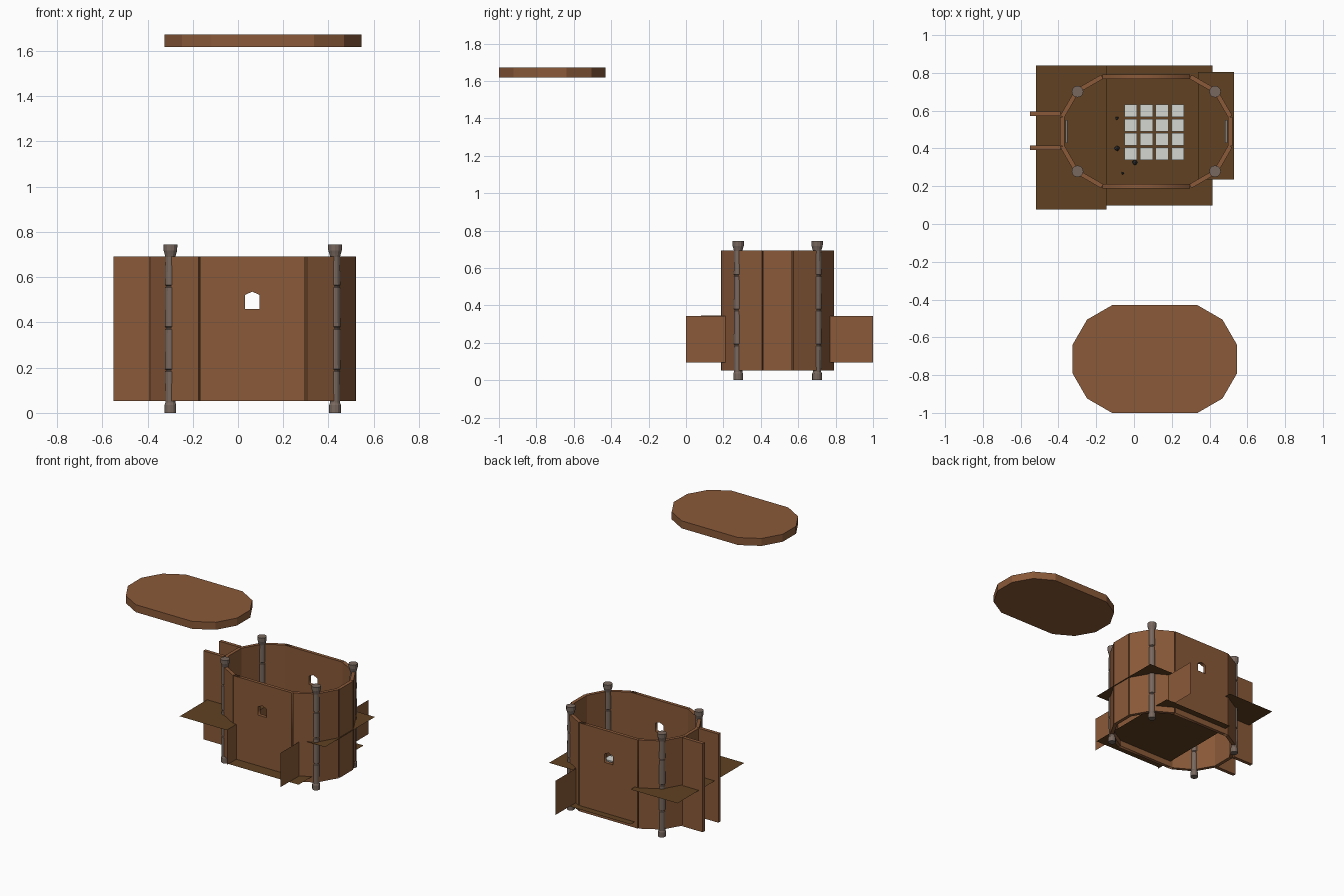
import bpy, bmesh, math, random
from mathutils import Vector

if "Cube" in bpy.data.objects:
    bpy.data.objects.remove(bpy.data.objects["Cube"])

random.seed(4)
CX, CY = 0.065, 0.49          # centre of the hut
Z0, Z1 = 0.053, 0.692         # wall bottom and top


def material(name, rgb):
    m = bpy.data.materials.new(name)
    m.diffuse_color = (*rgb, 1)
    m.use_nodes = True
    m.node_tree.nodes["Principled BSDF"].inputs["Base Color"].default_value = m.diffuse_color
    return m


WOOD = material("wall brown", (0.253, 0.101, 0.040))
FLOOR = material("floor brown", (0.115, 0.053, 0.015))
POST = material("post grey brown", (0.190, 0.140, 0.115))
TILE = material("pale tile", (0.66, 0.68, 0.65))
DARK = material("dark grey", (0.035, 0.035, 0.038))
METAL = material("plaque grey", (0.23, 0.21, 0.20))


def add(name, bm, mat):
    bmesh.ops.recalc_face_normals(bm, faces=bm.faces)
    me = bpy.data.meshes.new(name)
    bm.to_mesh(me)
    bm.free()
    me.materials.append(mat)
    ob = bpy.data.objects.new(name, me)
    bpy.context.collection.objects.link(ob)
    return ob


def prism(name, pts, z0, z1, mat):
    """Extrude a flat outline between two heights."""
    bm = bmesh.new()
    f = bm.faces.new([bm.verts.new((x, y, z0)) for x, y in pts])
    up = bmesh.ops.extrude_face_region(bm, geom=[f])["geom"]
    bmesh.ops.translate(bm, vec=(0, 0, z1 - z0),
                        verts=[v for v in up if isinstance(v, bmesh.types.BMVert)])
    return add(name, bm, mat)


def box(name, x0, x1, y0, y1, z0, z1, mat):
    return prism(name, [(x0, y0), (x1, y0), (x1, y1), (x0, y1)], z0, z1, mat)


def sheet(name, corners, mat):
    bm = bmesh.new()
    bm.faces.new([bm.verts.new(c) for c in corners])
    return add(name, bm, mat)


def flat_sheet(name, x0, x1, y0, y1, z):
    sheet(name, [(x0, y0, z), (x1, y0, z), (x1, y1, z), (x0, y1, z)], FLOOR)


def upright_sheet(name, x, y0, y1, z0, z1):
    sheet(name, [(x, y0, z0), (x, y1, z0), (x, y1, z1), (x, y0, z1)], WOOD)


def oval(cx, cy, r, split):
    """Twelve-sided ring pulled apart along x."""
    pts = []
    for i in range(12):
        a = math.radians(15 + 30 * i)
        c = math.cos(a)
        pts.append(Vector((cx + r * c + math.copysign(split, c), cy + r * math.sin(a))))
    return pts


def window_panel(name, x0, x1, y, thick):
    """Wall panel with a pointed window cut through it."""
    cu = bpy.data.curves.new(name, 'CURVE')
    cu.dimensions = '2D'
    cu.fill_mode = 'BOTH'
    cu.extrude = thick / 2
    outline = [(x0, Z0), (x1, Z0), (x1, Z1), (x0, Z1)]
    hole = [(0.03, 0.46), (0.096, 0.46), (0.096, 0.521), (0.063, 0.536), (0.03, 0.521)]
    for loop in (outline, hole):
        sp = cu.splines.new('POLY')
        sp.points.add(len(loop) - 1)
        for p, (a, b) in zip(sp.points, loop):
            p.co = (a, b, 0, 1)
        sp.use_cyclic_u = True
    tmp = bpy.data.objects.new(name + "_curve", cu)
    bpy.context.collection.objects.link(tmp)
    deps = bpy.context.evaluated_depsgraph_get()
    me = bpy.data.meshes.new_from_object(tmp.evaluated_get(deps))
    bpy.data.objects.remove(tmp)
    bm = bmesh.new()
    bm.from_mesh(me)
    bmesh.ops.remove_doubles(bm, verts=bm.verts, dist=1e-5)
    for v in bm.verts:
        v.co = (v.co.x, y - v.co.z, v.co.y)
    add(name, bm, WOOD)


# Wall panels around the oval
T = 0.024
ring = oval(CX, CY, 0.313, 0.155)
for i in range(12):
    a, b = ring[i], ring[(i + 1) % 12]
    d = (b - a).normalized()
    n = Vector((-d.y, d.x))           # points inward
    # leave room where a post stands (corners 1, 4, 7, 10)
    ga = 0.012 if i % 3 == 1 else 0.004
    gb = 0.012 if (i + 1) % 3 == 1 else 0.004
    p, q = a + d * ga, b - d * gb
    if i in (2, 8):
        window_panel("window_wall", min(p.x, q.x), max(p.x, q.x),
                     a.y + n.y * T / 2, T)
    else:
        prism("wall_panel", [p, q, q + n * T, p + n * T], Z0, Z1, WOOD)

# Two long flaps beside the end wall
for y in (0.403, 0.583):
    box("end_flap", -0.55, -0.39, y - 0.0125, y + 0.0125, Z0, Z1, WOOD)

# Corner posts: jointed stalks with flared foot and cap
profile = [(0, 0.026), (0.035, 0.026), (0.045, 0.022)]
for z in (0.188, 0.375, 0.56):
    profile += [(z - 0.006, 0.023), (z - 0.002, 0.019), (z + 0.002, 0.019), (z + 0.006, 0.024)]
profile += [(0.69, 0.022), (0.705, 0.026), (0.718, 0.030), (0.745, 0.031)]
SIDES = 12
for sx in (-1, 1):
    for sy in (-1, 1):
        px, py = CX + sx * 0.364, CY + sy * 0.211
        bm = bmesh.new()
        rings = []
        for z, r in profile:
            rings.append([bm.verts.new((px + r * math.cos(k * math.tau / SIDES),
                                        py + r * math.sin(k * math.tau / SIDES), z))
                          for k in range(SIDES)])
        for lo, hi in zip(rings, rings[1:]):
            for k in range(SIDES):
                j = (k + 1) % SIDES
                bm.faces.new((lo[k], lo[j], hi[j], hi[k]))
        bm.faces.new(rings[0])
        bm.faces.new(rings[-1])
        add("corner_post", bm, POST)

# Lifted-off lid
prism("lid", oval(0.11, -0.715, 0.295, 0.15), 1.618, 1.672, WOOD)

# Ground floor, the two raised floors and their risers
flat_sheet("ground_floor", -0.145, 0.415, 0.098, 0.84, 0.095)
flat_sheet("left_loft_floor", -0.52, -0.145, 0.077, 0.84, 0.347)
flat_sheet("right_loft_floor", 0.34, 0.53, 0.235, 0.805, 0.345)
upright_sheet("left_riser", -0.145, 0.08, 0.78, 0.095, 0.347)
upright_sheet("right_riser", 0.34, 0.0, 1.0, 0.095, 0.342)

# Grid of pale tiles
for i in range(4):
    for j in range(4):
        x, y = -0.051 + i * 0.083, 0.338 + j * 0.0765
        box("tile", x, x + 0.068, y, y + 0.066, 0.342, 0.35, TILE)

# Grey plaques inside both end walls
for x in (-0.363, 0.482):
    box("end_plaque", x, x + 0.012, 0.43, 0.55, 0.38, 0.48, METAL)

# Small dark pebbles on the ground floor
for x, y, r in ((-0.09, 0.56, 0.01), (-0.09, 0.40, 0.015), (0.005, 0.325, 0.015), (-0.06, 0.27, 0.008)):
    bm = bmesh.new()
    bmesh.ops.create_icosphere(bm, subdivisions=1, radius=r)
    for v in bm.verts:
        v.co = v.co * random.uniform(0.85, 1.1) + Vector((x, y, 0.095 + r))
    add("pebble", bm, DARK)
